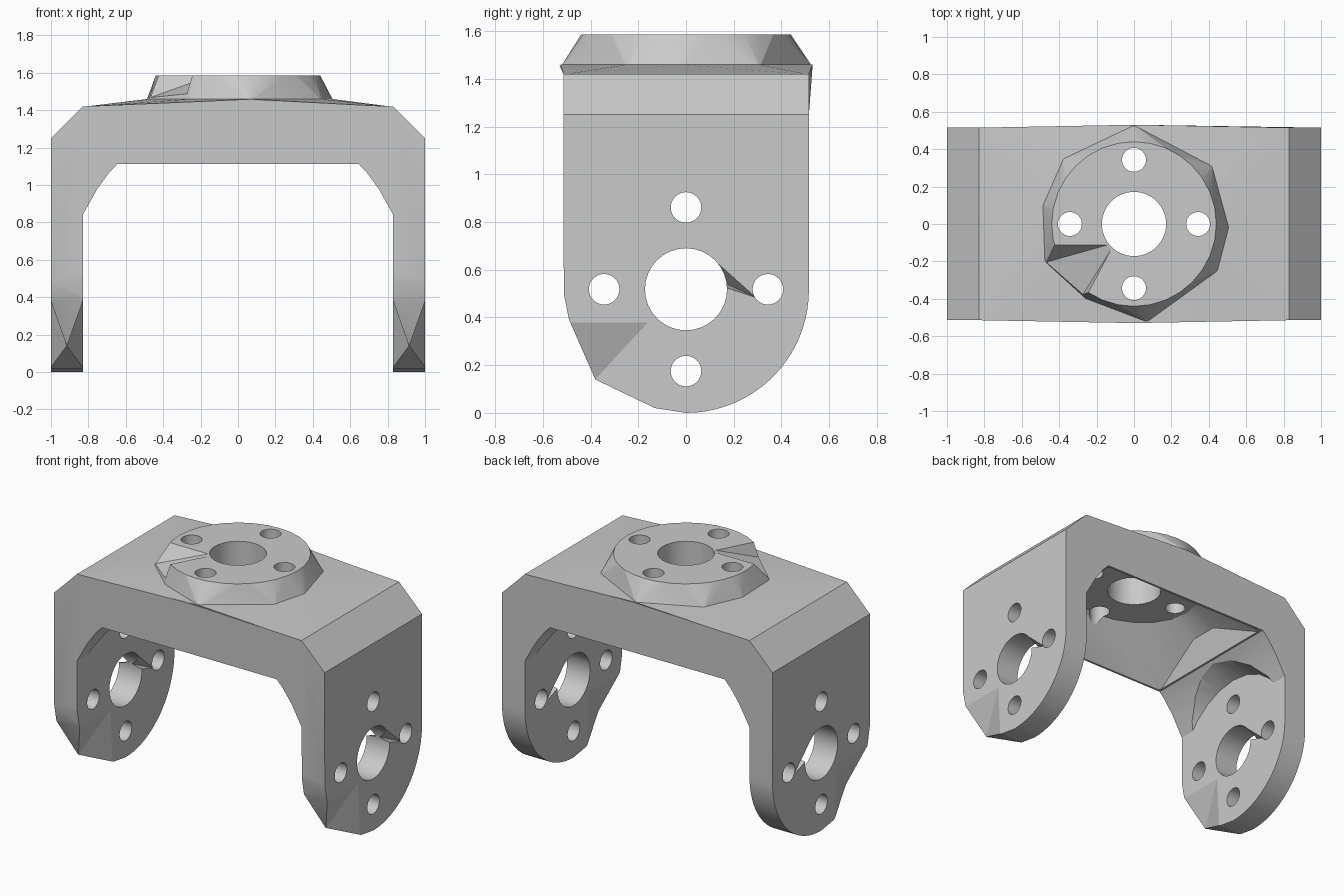
import bpy, bmesh
from math import sin, cos, pi
from mathutils import Vector

if "Cube" in bpy.data.objects:
    bpy.data.objects.remove(bpy.data.objects["Cube"], do_unlink=True)

GREY = (0.59, 0.59, 0.59, 1)
mat = bpy.data.materials.new("Light grey")
mat.use_nodes = True
mat.diffuse_color = GREY
mat.node_tree.nodes["Principled BSDF"].inputs["Base Color"].default_value = GREY


def make(name, bm):
    bmesh.ops.recalc_face_normals(bm, faces=bm.faces)
    mesh = bpy.data.meshes.new(name)
    bm.to_mesh(mesh)
    bm.free()
    mesh.materials.append(mat)
    ob = bpy.data.objects.new(name, mesh)
    bpy.context.collection.objects.link(ob)
    return ob


def prism(name, points, direction):
    """Extrude a flat outline along a direction."""
    bm = bmesh.new()
    face = bm.faces.new([bm.verts.new(p) for p in points])
    ext = bmesh.ops.extrude_face_region(bm, geom=[face])
    moved = [v for v in ext["geom"] if isinstance(v, bmesh.types.BMVert)]
    bmesh.ops.translate(bm, verts=moved, vec=Vector(direction))
    return make(name, bm)


def hull(name, points):
    bm = bmesh.new()
    for p in points:
        bm.verts.new(p)
    result = bmesh.ops.convex_hull(bm, input=bm.verts)
    spare = [g for g in result["geom_interior"] if isinstance(g, bmesh.types.BMVert)]
    bmesh.ops.delete(bm, geom=spare, context='VERTS')
    return make(name, bm)


def circle(rx, ry, sides):
    return [(rx * cos(2 * pi * i / sides), ry * sin(2 * pi * i / sides))
            for i in range(sides)]


def combine(target, tool, operation):
    mod = target.modifiers.new("bool", 'BOOLEAN')
    mod.operation, mod.object, mod.solver = operation, tool, 'EXACT'
    bpy.context.view_layer.objects.active = target
    bpy.ops.object.modifier_apply(modifier=mod.name)
    bpy.data.objects.remove(tool, do_unlink=True)


def bore(target, radius, a, b, along_x):
    """Drill a round hole: (a, b) is (y, z) along x, or (x, y) along z."""
    ring = [(a + u, b + v) for u, v in circle(radius, radius, 32)]
    if along_x:
        tool = prism("bore", [(-1.2, u, v) for u, v in ring], (2.4, 0, 0))
    else:
        tool = prism("bore", [(u, v, 1) for u, v in ring], (0, 0, 1))
    combine(target, tool, 'DIFFERENCE')


# U-shaped body with chamfered shoulders and inner corners
half = [(1, -0.1), (1, 1.25), (0.83, 1.42)]
inner = [(0.645, 1.112), (0.69, 1.065), (0.755, 0.975), (0.83, 0.84), (0.83, -0.1)]
profile = (half + [(0, 1.455)] + [(-x, z) for x, z in reversed(half)]
           + [(-x, z) for x, z in reversed(inner)] + inner)
bracket = prism("bracket", [(x, -0.6, z) for x, z in profile], (0, 1.2, 0))

# Rounded arm ends, with coarse facets on the front edge
R = 0.515
arc = [(R * sin(pi * i / 40), R - R * cos(pi * i / 40)) for i in range(21)]
front = [(-0.512, 0.5), (-0.49, 0.39), (-0.38, 0.14), (-0.13, 0.02)]
outline = arc + [(R, 1.7), (-R, 1.7)] + front
combine(bracket, prism("arm_outline", [(-1.2, y, z) for y, z in outline], (2.4, 0, 0)),
        'INTERSECT')

# Slight bulge at the middle of the top edges
for v in bracket.data.vertices:
    if abs(v.co.x) < 0.01 and v.co.z > 1.4:
        v.co.y *= 1.03

# Sloped saddle and raised boss with a coarse faceted foot and a round flat top
foot = [(0.51, -0.02), (0.42, 0.31), (0.12, 0.46), (0, 0.53), (-0.38, 0.35), (-0.49, 0.1),
        (-0.48, -0.2), (-0.26, -0.4), (0.07, -0.525), (0.45, -0.25)]
corners = [(x, y, 1.418) for x in (-0.828, 0.828) for y in (-0.513, 0.513)]
combine(bracket, hull("saddle", corners + [(x, y, 1.459) for x, y in foot]), 'UNION')
combine(bracket, hull("boss", [(x, y, 1.45) for x, y in foot]
                      + [(x, y, 1.585) for x, y in circle(0.44, 0.44, 32)]), 'UNION')

# Recess under the boss: rectangular mouth, arched ends and a round roof
mouth = [(x, y, 1.1) for x in (-0.635, 0.635) for y in (-0.505, 0.505)]
arch = [(x, y, 1.29) for x in (-0.58, 0.58) for y in (-0.1, 0.1)]
roof = [(x, y, 1.39) for x, y in circle(0.44, 0.38, 20)]
combine(bracket, hull("recess", mouth + arch + roof), 'DIFFERENCE')

# Round flat pads on the inner arm faces, cut into the corner blends
for side in (1, -1):
    pad = [(side * 0.83, y, 0.518 + z) for y, z in circle(0.52, 0.52, 24)]
    rim = [(side * 0.6, y, 0.518 + z) for y, z in circle(0.6, 0.6, 24)]
    combine(bracket, hull("arm_pad", pad + rim), 'DIFFERENCE')

# Wedge broken out of the boss rim
combine(bracket, hull("rim_wedge", [(-0.1, -0.1, 1.6), (-0.46, -0.1, 1.6), (-0.27, -0.42, 1.6),
                                    (-0.6, -0.3, 1.6), (-0.49, -0.21, 1.46),
                                    (-0.3, -0.42, 1.47)]), 'DIFFERENCE')

# Centre holes and rings of four screw holes
bore(bracket, 0.172, 0, 0, False)
bore(bracket, 0.172, 0, 0.518, True)
for a, b in ((1, 0), (-1, 0), (0, 1), (0, -1)):
    bore(bracket, 0.064, a * 0.343, b * 0.343, False)
    bore(bracket, 0.064, a * 0.343, 0.518 + b * 0.343, True)

# Notches by the arm centre holes, and bevels on the front lower corners
cuts = [([(0.11, 0.65), (0.30, 0.48), (0.12, 0.54)], (0.15, 0.55)),
        ([(-0.5, 0.39), (-0.15, 0.39), (-0.13, 0.015), (-0.45, 0.1)], (-0.383, 0.138))]
for side in (1, -1):
    for face_x in (1.004, 0.826):
        for base, apex in cuts:
            points = [(side * face_x, y, z) for y, z in base]
            points.append((side * 0.915, *apex))
            combine(bracket, hull("arm_cut", points), 'DIFFERENCE')

# Keep flat faces crisp and bores smooth
bpy.ops.object.select_all(action='DESELECT')
bracket.select_set(True)
bpy.context.view_layer.objects.active = bracket
bpy.ops.object.shade_smooth_by_angle(angle=0.25)
